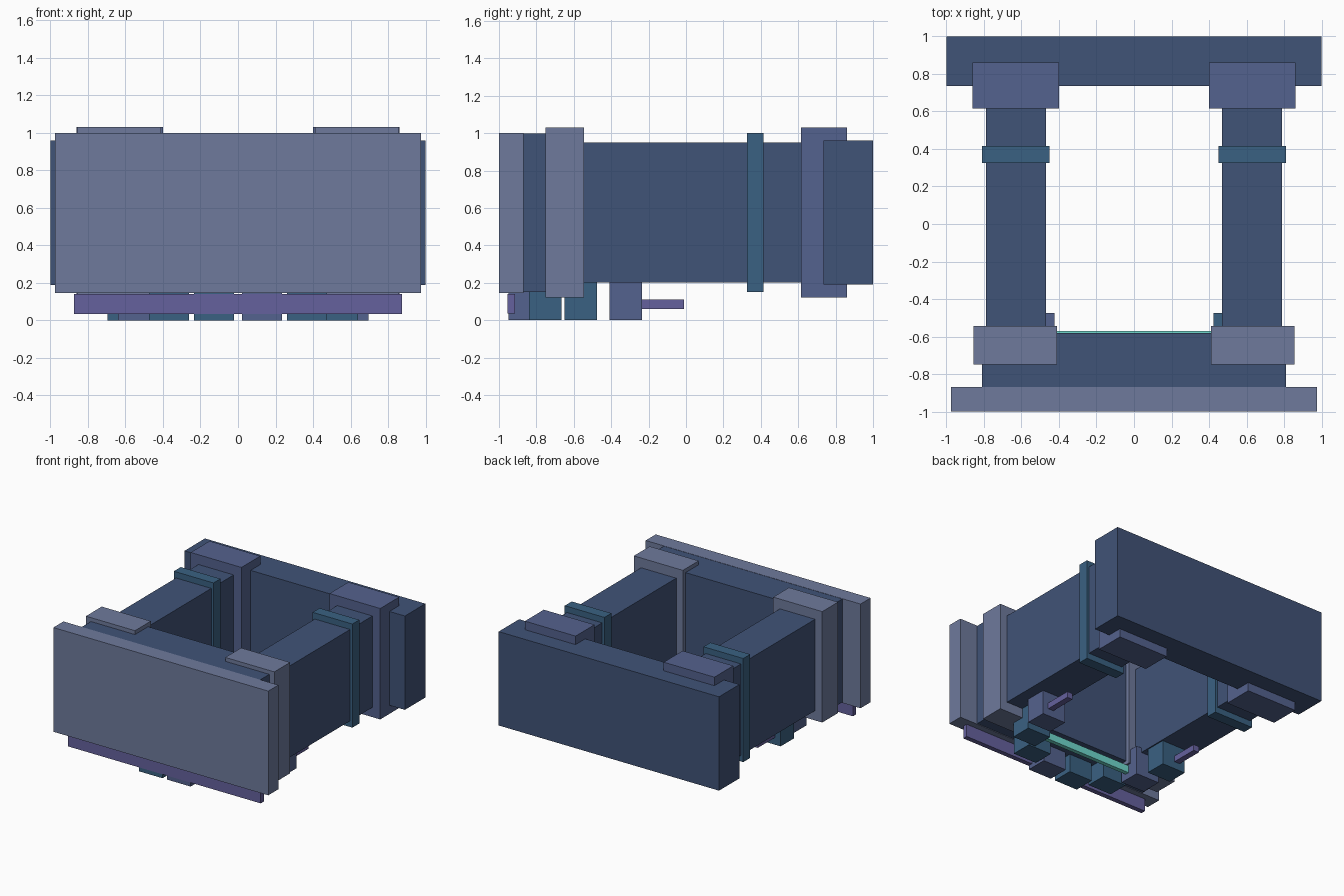
import bpy

if "Cube" in bpy.data.objects:
    bpy.data.objects.remove(bpy.data.objects["Cube"])

# Colours as seen on screen (0-255), converted to linear below
COLOURS = {
    "navy": (64, 83, 119),
    "grey_blue": (110, 122, 156),
    "slate": (84, 98, 142),
    "teal": (58, 97, 130),
    "violet": (101, 97, 157),
    "aqua": (112, 216, 204),
}
MATS = {}
for key, rgb in COLOURS.items():
    MATS[key] = bpy.data.materials.new(key)
    MATS[key].diffuse_color = [((c / 255 + 0.055) / 1.055) ** 2.4 for c in rgb] + [1]


def box(name, x, y, z, colour):
    """Box from (min, max) ranges on each axis."""
    bpy.ops.mesh.primitive_cube_add(size=1, location=[(a + b) / 2 for a, b in (x, y, z)])
    ob = bpy.context.object
    ob.name = name
    ob.scale = [b - a for a, b in (x, y, z)]
    bpy.ops.object.transform_apply(location=False, rotation=False, scale=True)
    ob.data.materials.append(MATS[colour])
    return ob


def pair(name, x, y, z, colour, left_colour=None):
    """Right-hand box plus its mirror image on the left."""
    box("right_" + name, x, y, z, colour)
    box("left_" + name, (-x[1], -x[0]), y, z, left_colour or colour)


# Front and back walls
box("front_plate", (-0.975, 0.975), (-1.0, -0.87), (0.145, 1.0), "grey_blue")
box("front_inner_wall", (-0.81, 0.81), (-0.875, -0.58), (0.15, 0.998), "navy")
box("back_wall", (-1.0, 1.0), (0.735, 1.0), (0.19, 0.96), "navy")

# Side walls, corner posts and bands
pair("side_wall", (0.47, 0.79), (-0.70, 0.78), (0.20, 0.95), "navy")
pair("front_post", (0.41, 0.855), (-0.75, -0.545), (0.12, 1.03), "grey_blue")
pair("back_post", (0.40, 0.86), (0.615, 0.86), (0.12, 1.03), "slate")
pair("side_band", (0.45, 0.81), (0.325, 0.415), (0.15, 1.0), "teal")

# Blocks under the front, set in an arc: inner x, front y, right and left colours
BLOCKS = [
    (0.02, -0.95, "slate", "teal"),
    (0.26, -0.84, "teal", "teal"),
    (0.425, -0.65, "teal", "slate"),
    (0.48, -0.41, "slate", "teal"),
]
for i, (x, y, right, left) in enumerate(BLOCKS):
    pair(f"foot_block_{i + 1}", (x, x + 0.215), (y, y + 0.175), (0.0, 0.24), right, left)

# Rods behind the last blocks, front rail and inner light strip
pair("rod", (0.595, 0.645), (-0.24, -0.01), (0.06, 0.11), "violet")
box("front_rail", (-0.875, 0.875), (-0.955, -0.915), (0.035, 0.14), "violet")
box("inner_strip", (-0.45, 0.45), (-0.605, -0.57), (0.05, 0.11), "aqua")

for m in bpy.data.materials:
    if m.users and not m.is_grease_pencil:
        m.use_nodes = True
        m.node_tree.nodes["Principled BSDF"].inputs["Base Color"].default_value = m.diffuse_color
